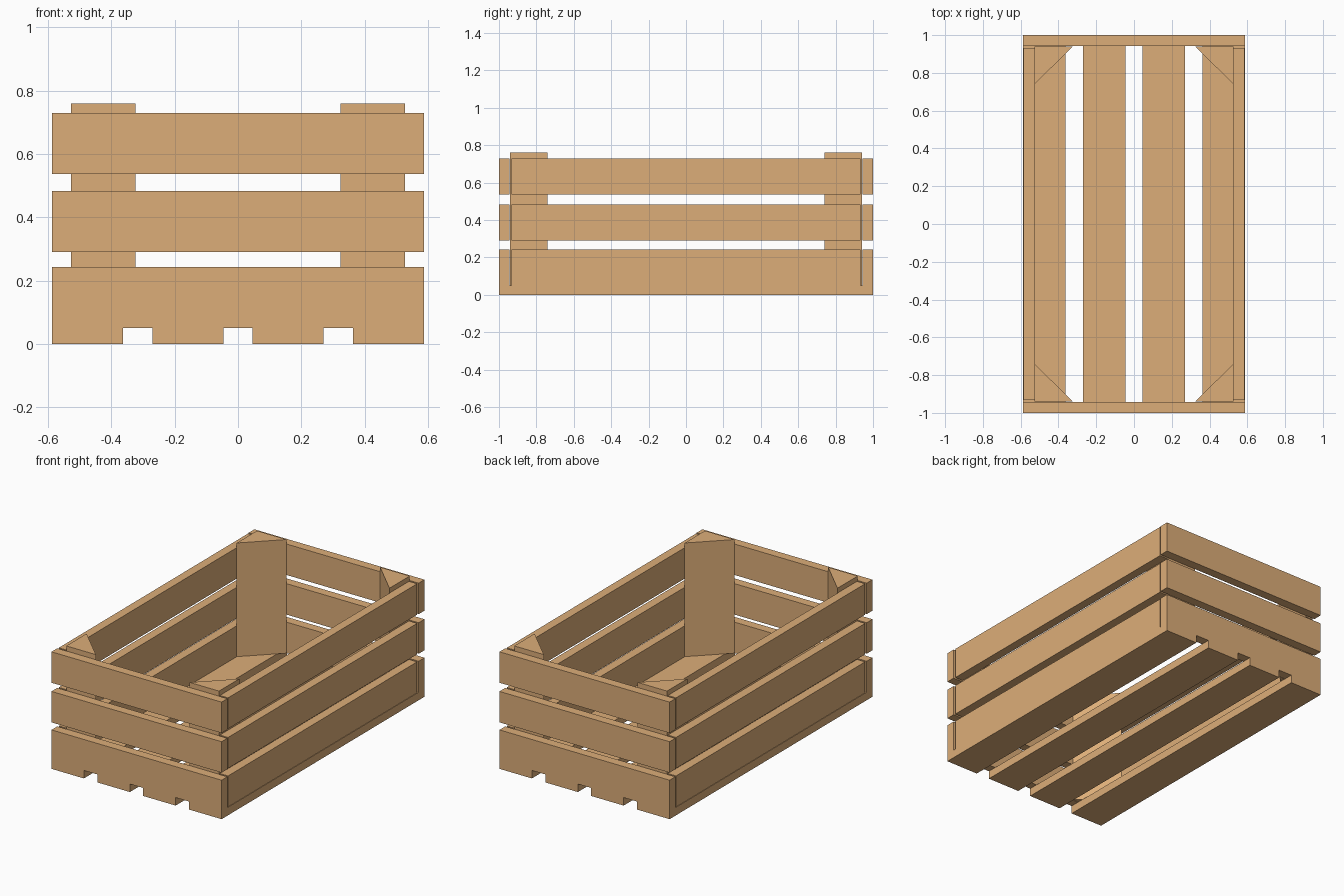
import bpy

if "Cube" in bpy.data.objects:
    bpy.data.objects.remove(bpy.data.objects["Cube"])

wood = bpy.data.materials.new("wood")
wood.diffuse_color = (0.72, 0.42, 0.19, 1)
wood.use_nodes = True
wood.node_tree.nodes["Principled BSDF"].inputs["Base Color"].default_value = wood.diffuse_color


def prism(name, profile, z0, z1):
    """Extrude a counter-clockwise XY outline from z0 to z1."""
    n = len(profile)
    verts = [(x, y, z) for z in (z0, z1) for x, y in profile]
    faces = [tuple(reversed(range(n))), tuple(range(n, 2 * n))]
    faces += [(i, (i + 1) % n, n + (i + 1) % n, n + i) for i in range(n)]
    mesh = bpy.data.meshes.new(name)
    mesh.from_pydata(verts, [], faces)
    mesh.materials.append(wood)
    obj = bpy.data.objects.new(name, mesh)
    bpy.context.collection.objects.link(obj)
    return obj


def board(name, x0, x1, y0, y1, z0, z1):
    return prism(name, [(x0, y0), (x1, y0), (x1, y1), (x0, y1)], z0, z1)


# Four floor slats running the full length
for i, x in enumerate((-0.475, -0.158, 0.158, 0.475)):
    board(f"floor_slat_{i + 1}", x - 0.112, x + 0.112, -1, 1, 0, 0.05)

# Three tiers of wall boards, with a thin gap between side and end boards
for tier, z in enumerate((0.05, 0.29, 0.537), 1):
    for s, end, side in ((-1, "front", "left"), (1, "back", "right")):
        y0, y1 = sorted((s * 0.943, s * 1.0))
        board(f"{end}_board_{tier}", -0.587, 0.587, y0, y1, z, z + 0.193)
        x0, x1 = sorted((s * 0.528, s * 0.584))
        board(f"{side}_board_{tier}", x0, x1, -0.932, 0.932, z, z + 0.193)

# Triangular corner posts, standing slightly above the walls
for sx, side in ((-1, "left"), (1, "right")):
    for sy, end in ((-1, "front"), (1, "back")):
        outline = [(sx * 0.527, sy * 0.74), (sx * 0.527, sy * 0.94), (sx * 0.323, sy * 0.94)]
        if sx * sy < 0:
            outline.reverse()
        prism(f"{end}_{side}_corner_post", outline, 0.051, 0.76)
